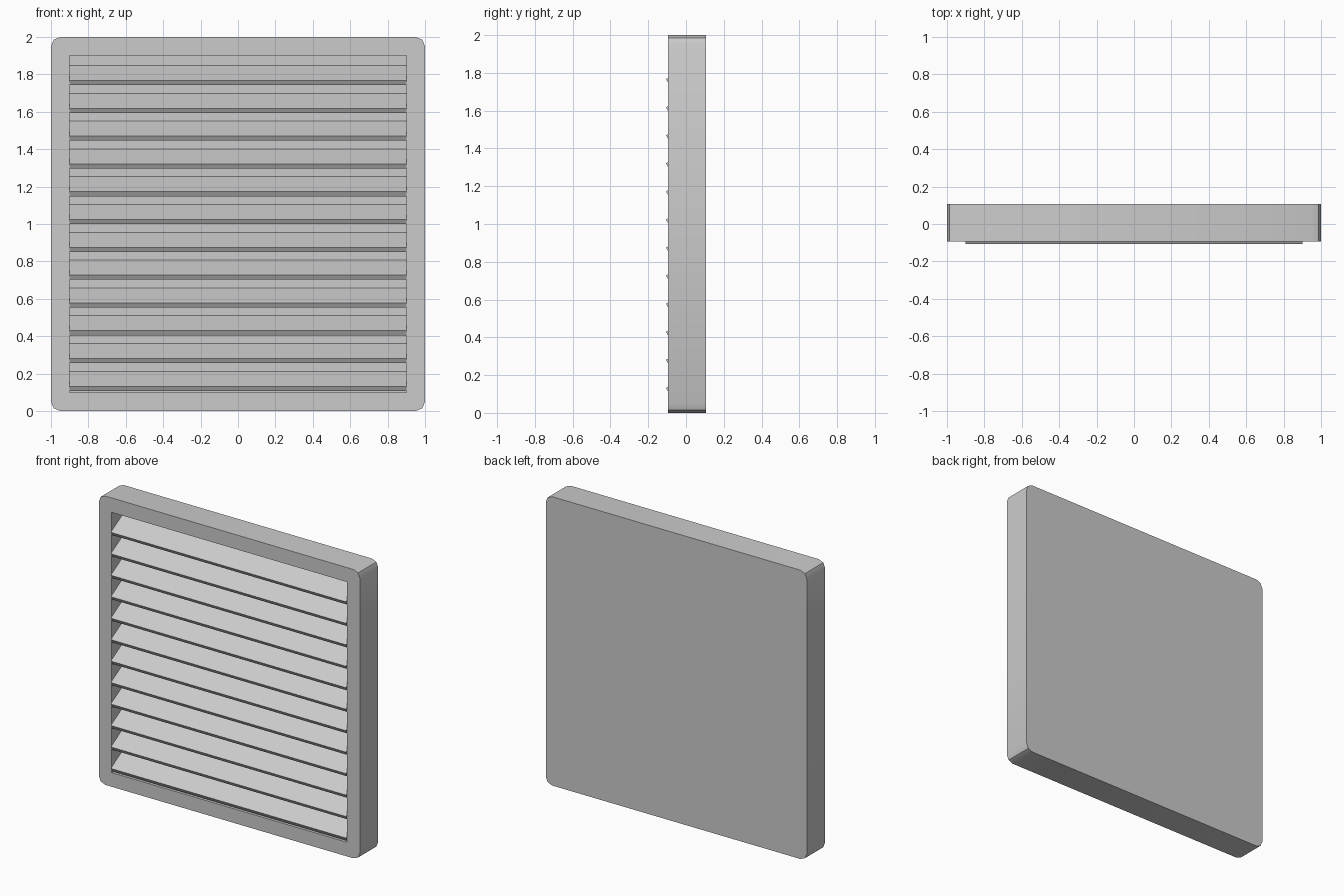
import bpy
import bmesh
from math import radians
from mathutils import Matrix, Vector

cube = bpy.data.objects.get("Cube")
if cube:
    bpy.data.objects.remove(cube, do_unlink=True)

grey = bpy.data.materials.new("light_grey")
grey.use_nodes = True
colour = (0.6, 0.6, 0.6, 1)
grey.diffuse_color = colour
grey.node_tree.nodes["Principled BSDF"].inputs["Base Color"].default_value = colour

FRONT, BACK = -0.094, 0.106
TIP, WALL = -0.106, 0.033


def box(name, low, high, corner=0.0):
    """Box between two corners, with its front-to-back edges optionally rounded."""
    low, high = Vector(low), Vector(high)
    bm = bmesh.new()
    bmesh.ops.create_cube(bm, size=1, matrix=Matrix.Translation((low + high) / 2)
                          @ Matrix.Diagonal((*(high - low), 1)))
    if corner:
        edges = [e for e in bm.edges
                 if abs(e.verts[0].co.y - e.verts[1].co.y) > 0.01]
        bmesh.ops.bevel(bm, geom=edges, offset=corner, segments=2,
                        profile=0.5, affect='EDGES')
    mesh = bpy.data.meshes.new(name)
    bm.to_mesh(mesh)
    bm.free()
    mesh.materials.append(grey)
    obj = bpy.data.objects.new(name, mesh)
    bpy.context.collection.objects.link(obj)
    return obj


# Rounded housing with a rectangular recess in the front
housing = box("housing", (-1, FRONT, 0), (1, BACK, 2), corner=0.05)
cutter = box("recess_cutter", (-0.902, -0.3, 0.098), (0.902, WALL, 1.9))
cutter.hide_render = True
cut = housing.modifiers.new("recess", 'BOOLEAN')
cut.operation = 'DIFFERENCE'
cut.object = cutter
bpy.context.view_layer.objects.active = housing
housing.select_set(True)
bpy.ops.object.modifier_apply(modifier=cut.name)
bpy.data.objects.remove(cutter, do_unlink=True)
bpy.ops.object.shade_smooth_by_angle(angle=radians(30))

# Sloping louvre slats, hung from their upper front edge
COUNT, FIRST, LAST = 12, 1.767, 0.132
for i in range(COUNT):
    slat = box(f"slat_{i + 1}", (-0.9, 0, -0.028), (0.9, 0.161, 0))
    z = FIRST + (LAST - FIRST) * i / (COUNT - 1)
    slat.data.transform(Matrix.Translation((0, TIP, z))
                        @ Matrix.Rotation(radians(30), 4, 'X'))
